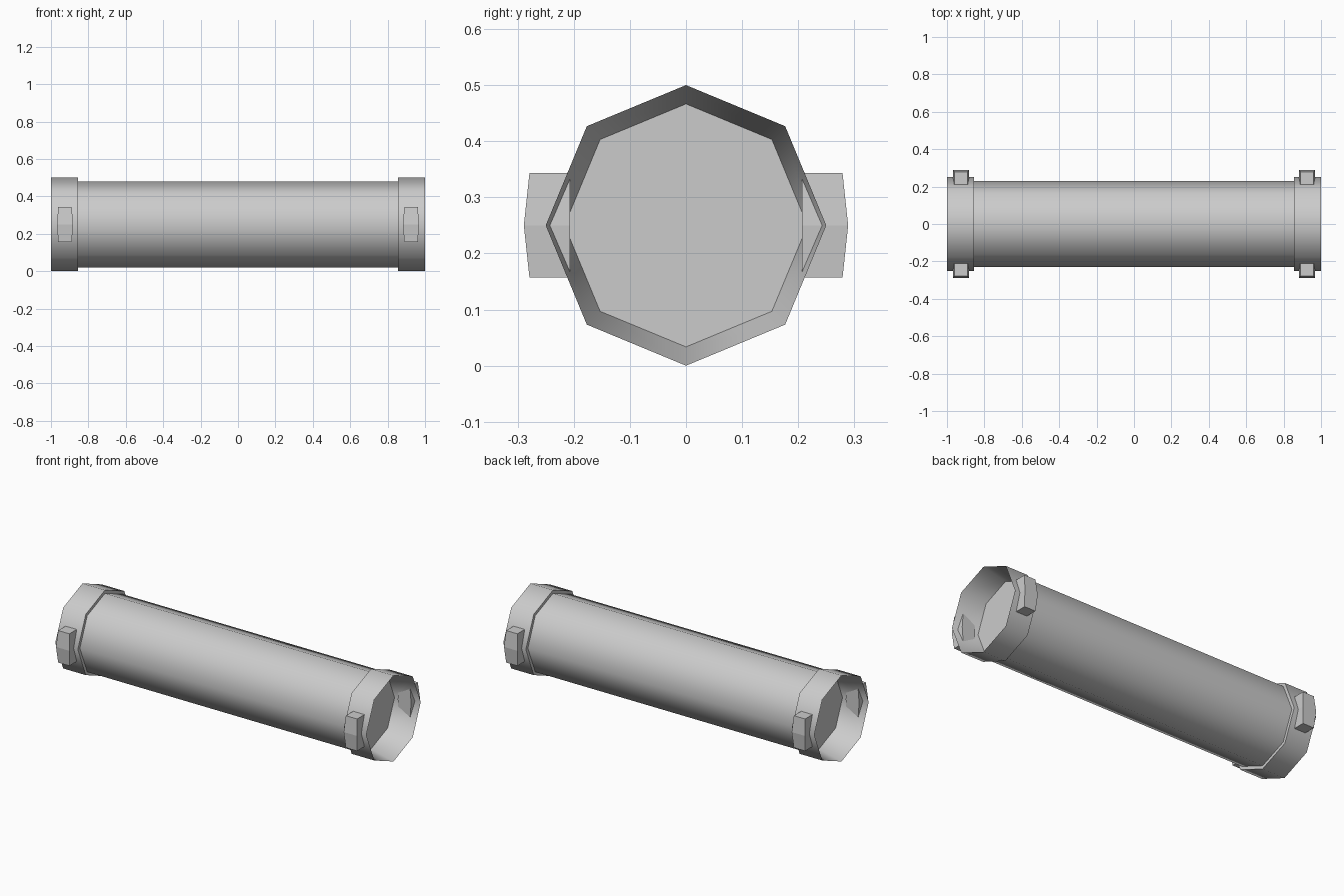
import bpy, bmesh
from math import cos, sin, pi

if "Cube" in bpy.data.objects:
    bpy.data.objects.remove(bpy.data.objects["Cube"])

CZ = 0.25      # axis height
SIDES = 8


def finish(name, bm):
    bmesh.ops.recalc_face_normals(bm, faces=bm.faces)
    me = bpy.data.meshes.new(name)
    bm.to_mesh(me)
    bm.free()
    ob = bpy.data.objects.new(name, me)
    bpy.context.collection.objects.link(ob)
    return ob


def smooth(ob):
    bpy.ops.object.select_all(action='DESELECT')
    ob.select_set(True)
    bpy.context.view_layer.objects.active = ob
    bpy.ops.object.shade_smooth_by_angle(angle=pi / 3)


def lathe(name, profile, cap=False):
    """Eight-sided sweep of (x, radius) points around the long axis."""
    bm = bmesh.new()
    rings = [[bm.verts.new((x, r * sin(2 * pi * i / SIDES),
                            CZ + r * cos(2 * pi * i / SIDES)))
              for i in range(SIDES)] for x, r in profile]
    for a, b in zip(rings, rings[1:]):
        for i in range(SIDES):
            j = (i + 1) % SIDES
            bm.faces.new((a[i], a[j], b[j], b[i]))
    if cap:
        bm.faces.new(rings[-1])
    ob = finish(name, bm)
    smooth(ob)
    return ob


def lug(name, sx, sy):
    """Block with a slight bulge at mid height."""
    bm = bmesh.new()
    rings = []
    for z, hw, out in ((-0.093, 0.036, 0.279), (0, 0.043, 0.289), (0.093, 0.036, 0.279)):
        rings.append([bm.verts.new((sx * 0.925 + dx, sy * y, CZ + z))
                      for dx, y in ((-hw, 0.207), (hw, 0.207), (hw, out), (-hw, out))])
    for a, b in zip(rings, rings[1:]):
        for i in range(4):
            j = (i + 1) % 4
            bm.faces.new((a[i], a[j], b[j], b[i]))
    bm.faces.new(rings[0])
    bm.faces.new(rings[-1])
    finish(name, bm)


# long tube
lathe("tube_body", [(-0.855, 0.231), (0.855, 0.231)])

# flared end collars with recessed caps, and side lugs
for sx, side in ((-1, "left"), (1, "right")):
    lathe("collar_" + side,
          [(sx * 0.855, 0.231), (sx * 0.855, 0.25), (sx * 1.0, 0.25), (sx * 0.855, 0.2165)],
          cap=True)
    for sy, face in ((-1, "front"), (1, "back")):
        lug(f"lug_{side}_{face}", sx, sy)
